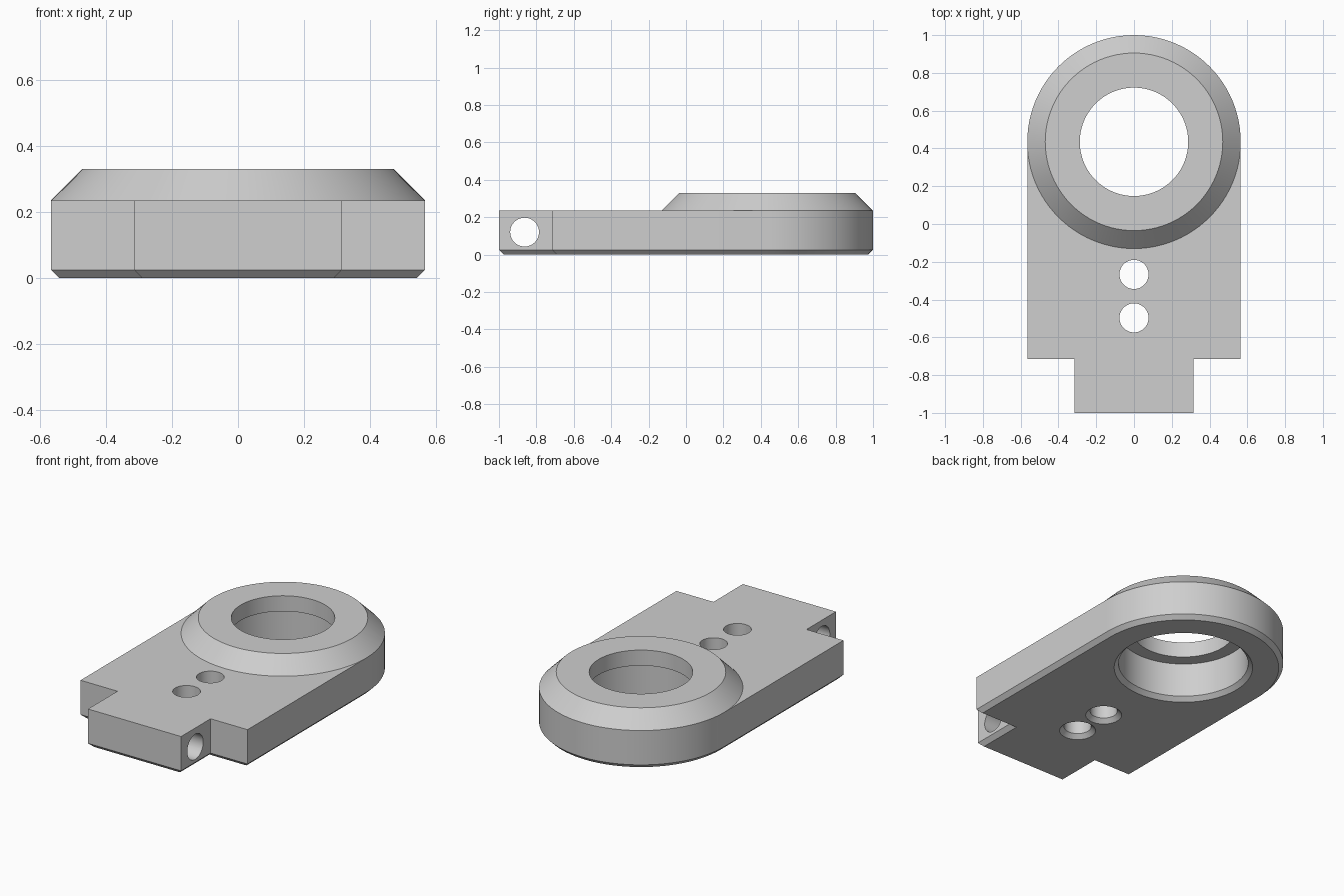
import bpy, bmesh, math

if "Cube" in bpy.data.objects:
    bpy.data.objects.remove(bpy.data.objects["Cube"])

RADIUS, RING_Y = 0.565, 0.435      # rounded end
PLATE_TOP, RING_TOP = 0.235, 0.33
CHAMFER = 0.025
BORE, EYE, PIN = 0.367, 0.287, 0.077

grey = bpy.data.materials.new("plain grey")
grey.use_nodes = True
grey.diffuse_color = (0.62, 0.62, 0.62, 1)
grey.node_tree.nodes["Principled BSDF"].inputs["Base Color"].default_value = grey.diffuse_color


def make_object(name, bm):
    bmesh.ops.recalc_face_normals(bm, faces=bm.faces)
    mesh = bpy.data.meshes.new(name)
    bm.to_mesh(mesh)
    bm.free()
    mesh.materials.append(grey)
    obj = bpy.data.objects.new(name, mesh)
    bpy.context.collection.objects.link(obj)
    return obj


def bridge(bm, rings):
    for low, high in zip(rings, rings[1:]):
        for i in range(len(low)):
            j = (i + 1) % len(low)
            bm.faces.new((low[i], low[j], high[j], high[i]))


def lathe(name, profile, y, steps=96, capped=False):
    """Turn (radius, z) points around a vertical axis at the given y."""
    bm = bmesh.new()
    turns = [2 * math.pi * i / steps for i in range(steps)]
    rings = [[bm.verts.new((r * math.cos(t), y + r * math.sin(t), z)) for t in turns]
             for r, z in profile]
    bridge(bm, rings)
    if capped:
        bm.faces.new(rings[0])
        bm.faces.new(rings[-1])
    return make_object(name, bm)


def outline(inset):
    """Tongue, shoulders and rounded end, counter-clockwise."""
    half, side = 0.315 - inset, RADIUS - inset
    front, shoulder = -1 + inset, -0.715 + inset
    arc = [(side * math.cos(math.pi * i / 48), RING_Y + side * math.sin(math.pi * i / 48))
           for i in range(49)]
    return ([(-half, shoulder), (-half, front), (half, front), (half, shoulder),
             (side, shoulder)] + arc + [(-side, shoulder)])


# Plate with a chamfered lower edge
bm = bmesh.new()
rings = [[bm.verts.new((x, y, z)) for x, y in outline(inset)]
         for inset, z in ((CHAMFER, 0), (0, CHAMFER), (0, PLATE_TOP))]
bridge(bm, rings)
bm.faces.new(rings[0])
bm.faces.new(rings[-1])
plate = make_object("plate", bm)


# Bore and pin holes, each flared at the underside
def flared(radius):
    return [(radius + 2 * CHAMFER, -CHAMFER), (radius, CHAMFER), (radius, 0.4)]


cutters = [lathe("bore_cutter", flared(BORE), RING_Y, 96, True)]
for y in (-0.267, -0.497):
    cutters.append(lathe("pin_hole_cutter", flared(PIN), y, 48, True))

# Cross hole through the tongue
cross = lathe("cross_hole_cutter", [(PIN, -0.5), (PIN, 0.5)], 0, 48, True)
cross.rotation_euler = (0, math.pi / 2, 0)
cross.location = (0, -0.863, 0.12)
cutters.append(cross)

bpy.context.view_layer.update()
bpy.context.view_layer.objects.active = plate
for cutter in cutters:
    cutter.hide_render = True
    cut = plate.modifiers.new("cut", "BOOLEAN")
    cut.operation = "DIFFERENCE"
    cut.solver = "EXACT"
    cut.object = cutter
    bpy.ops.object.modifier_apply(modifier=cut.name)
for cutter in cutters:
    bpy.data.objects.remove(cutter)

# Raised collar whose lip overhangs the bore
collar = lathe("collar", [(BORE, PLATE_TOP), (EYE, PLATE_TOP), (EYE, RING_TOP),
                          (0.47, RING_TOP), (RADIUS, PLATE_TOP)], RING_Y)
# The collar is open underneath, so make its normals face outward
top = max(collar.data.polygons, key=lambda p: p.center.z)
if top.normal.z < 0:
    collar.data.flip_normals()

bpy.ops.object.select_all(action="DESELECT")
for obj in (plate, collar):
    obj.select_set(True)
bpy.context.view_layer.objects.active = plate
bpy.ops.object.shade_smooth_by_angle(angle=math.radians(25))
